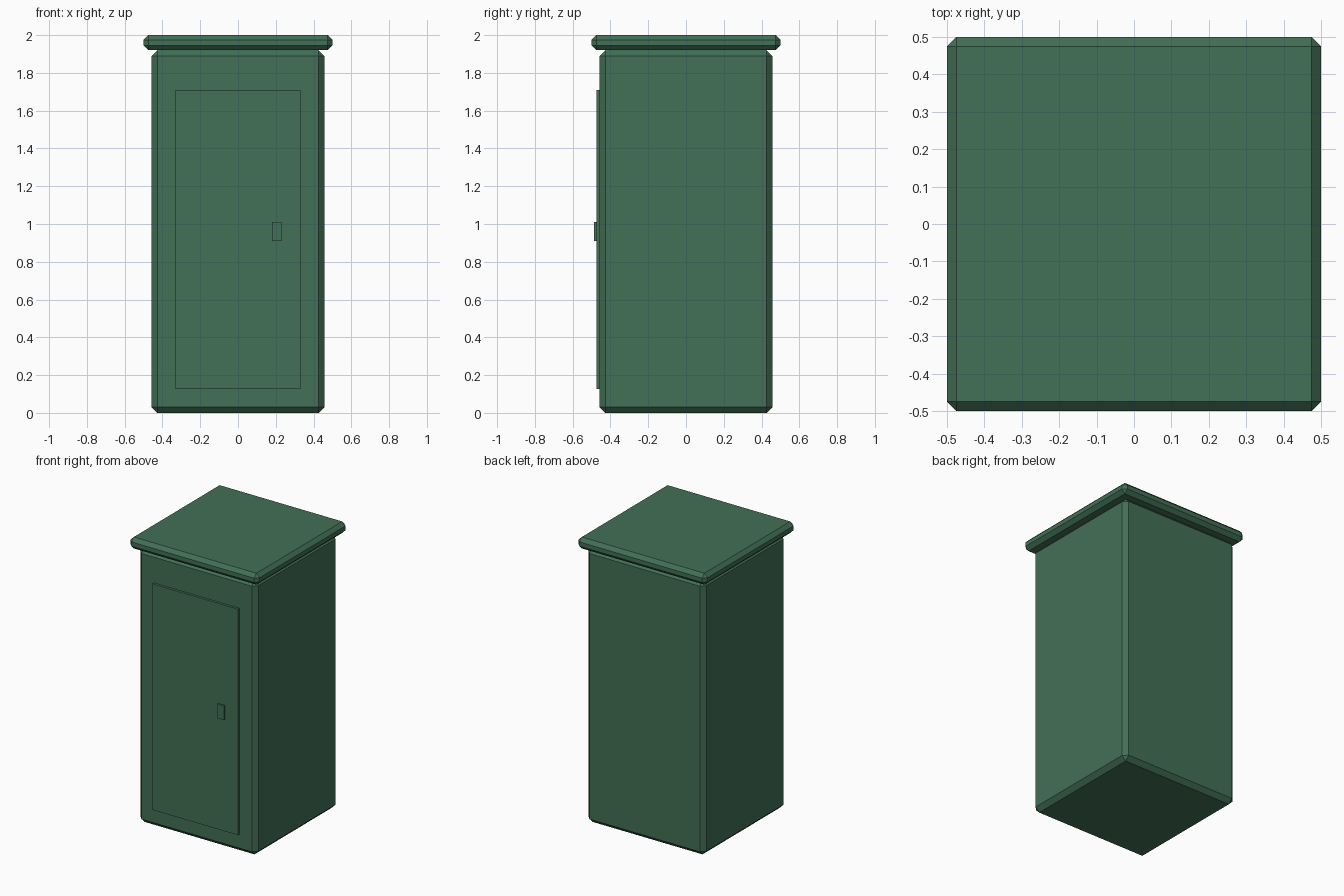
import bpy

cube = bpy.data.objects.get("Cube")
if cube:
    bpy.data.objects.remove(cube, do_unlink=True)

# Single painted-metal colour
GREEN = (0.055, 0.16, 0.092, 1.0)
paint = bpy.data.materials.new("dark_green_paint")
paint.use_nodes = True
paint.diffuse_color = GREEN
paint.node_tree.nodes["Principled BSDF"].inputs["Base Color"].default_value = GREEN


def box(name, low, high, chamfer=0.0):
    """Flat-shaded box between two corners, with optional chamfered edges."""
    bpy.ops.mesh.primitive_cube_add(
        size=1, location=[(a + b) / 2 for a, b in zip(low, high)])
    obj = bpy.context.object
    obj.name = name
    obj.scale = [b - a for a, b in zip(low, high)]
    bpy.ops.object.transform_apply(location=False, rotation=False, scale=True)
    obj.data.materials.append(paint)
    if chamfer:
        bevel = obj.modifiers.new("chamfer", "BEVEL")
        bevel.width = chamfer
        bevel.segments = 1
    return obj


# Cabinet body and overhanging lid
box("cabinet_body", (-0.457, -0.457, 0), (0.457, 0.457, 1.92), 0.03)
box("cabinet_lid", (-0.5, -0.5, 1.92), (0.5, 0.5, 2.0), 0.025)

# Door panel and its handle on the front
box("door", (-0.332, -0.474, 0.127), (0.332, -0.45, 1.71))
box("door_handle", (0.18, -0.486, 0.91), (0.23, -0.47, 1.01))
